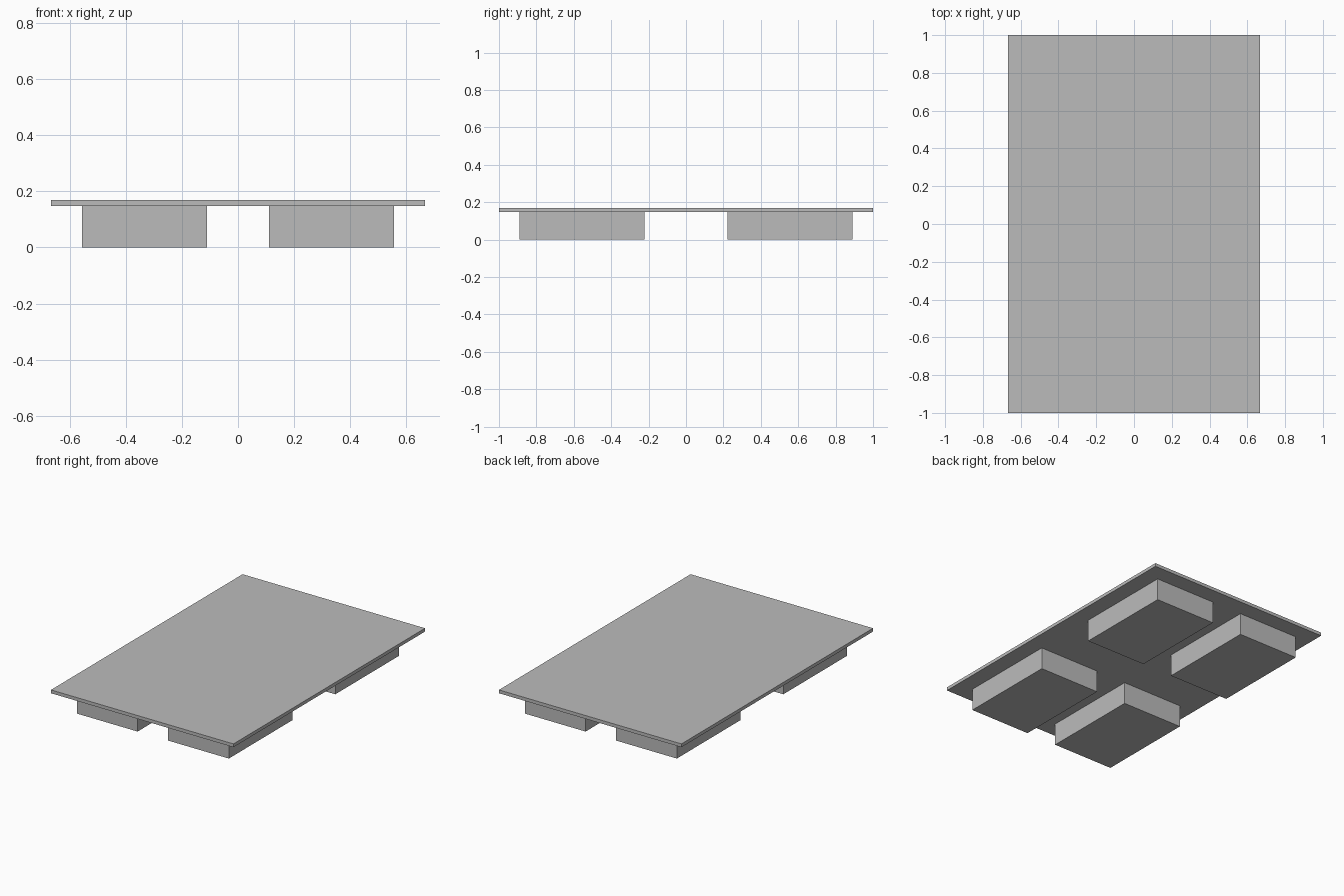
import bpy

cube = bpy.data.objects.get("Cube")
if cube:
    bpy.data.objects.remove(cube, do_unlink=True)

# Single plain grey
grey = bpy.data.materials.new("plain grey")
grey.use_nodes = True
colour = (0.5, 0.5, 0.5, 1.0)
grey.diffuse_color = colour
grey.node_tree.nodes["Principled BSDF"].inputs["Base Color"].default_value = colour


def box(name, centre, size):
    bpy.ops.mesh.primitive_cube_add(size=1, location=centre)
    obj = bpy.context.object
    obj.name = name
    obj.scale = size
    bpy.ops.object.transform_apply(location=False, rotation=False, scale=True)
    obj.data.materials.append(grey)
    return obj


WIDTH, LENGTH = 4 / 3, 2.0
FOOT_HEIGHT, THICKNESS = 0.147, 0.022

# Flat top slab
box("top_slab", (0, 0, FOOT_HEIGHT + THICKNESS / 2), (WIDTH, LENGTH, THICKNESS))

# Four block feet, a third of the slab in each direction
for side, sx in (("left", 1), ("right", -1)):
    for end, sy in (("front", -1), ("back", 1)):
        box(f"{end}_{side}_foot",
            (sx * WIDTH / 4, sy * LENGTH * 5 / 18, FOOT_HEIGHT / 2),
            (WIDTH / 3, LENGTH / 3, FOOT_HEIGHT))
